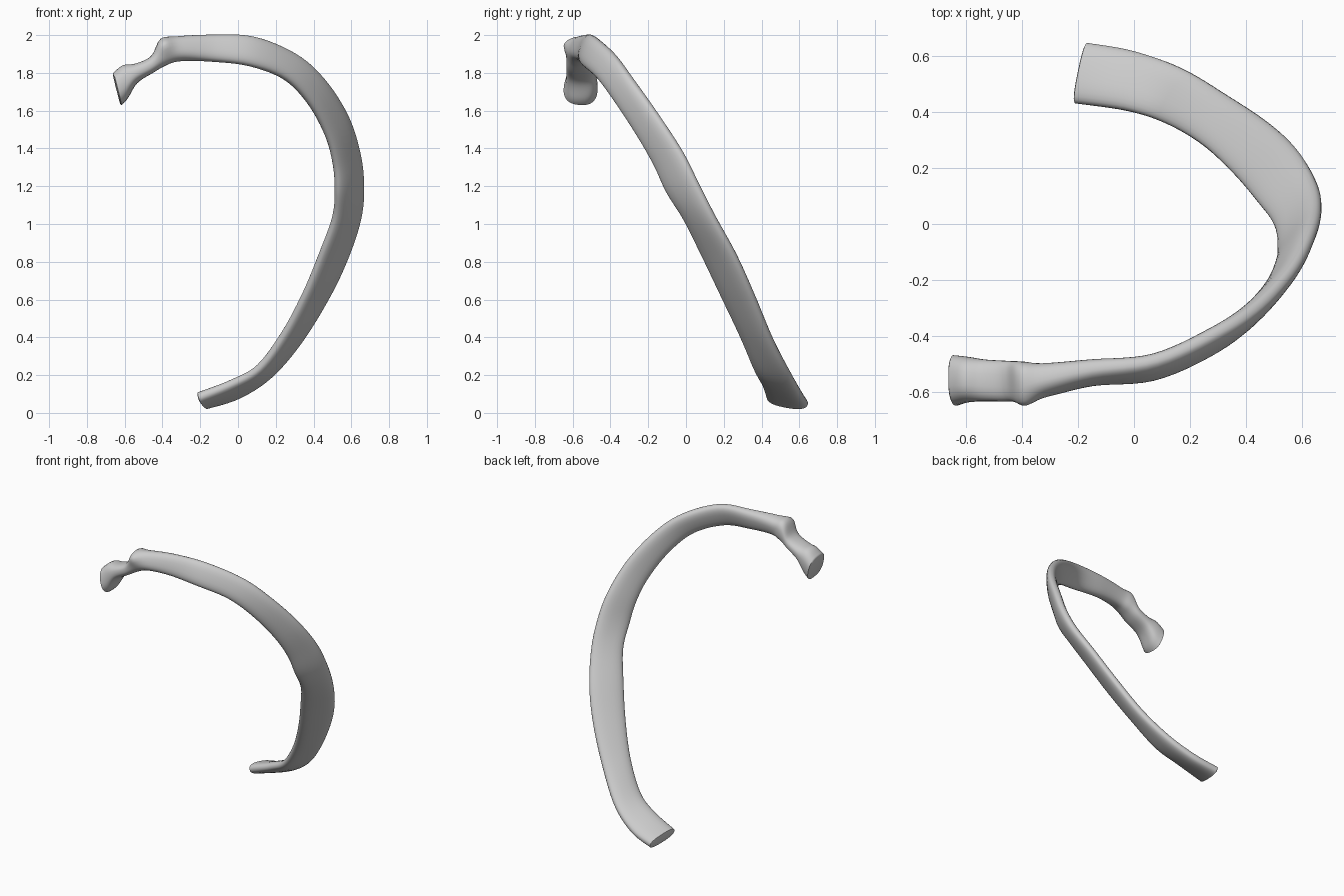
import bpy, bmesh, math
from mathutils import Vector

if "Cube" in bpy.data.objects:
    bpy.data.objects.remove(bpy.data.objects["Cube"])

# Stations along the bone: outer/upper edge, inner/lower edge, thickness
S = [
    ((-.66, -.55, 1.80), (-.617, -.565, 1.63), .18),
    ((-.61, -.55, 1.84), (-.587, -.56, 1.66), .165),
    ((-.54, -.555, 1.85), (-.535, -.56, 1.745), .15),
    ((-.46, -.56, 1.89), (-.45, -.56, 1.80), .145),
    ((-.41, -.56, 1.98), (-.38, -.56, 1.84), .14),
    ((-.33, -.54, 1.99), (-.30, -.57, 1.865), .115),
    ((-.15, -.51, 2.0), (-.15, -.55, 1.862), .085),
    ((.08, -.48, 1.99), (.06, -.54, 1.838), .075),
    ((.30, -.38, 1.90), (.25, -.46, 1.765), .075),
    ((.45, -.285, 1.77), (.38, -.36, 1.63), .075),
    ((.575, -.15, 1.58), (.47, -.25, 1.46), .07),
    ((.64, -.02, 1.38), (.51, -.165, 1.31), .07),
    ((.66, .07, 1.20), (.52, -.10, 1.17), .07),
    ((.645, .155, 1.03), (.505, -.01, 1.03), .07),
    ((.58, .265, .83), (.44, .08, .85), .07),
    ((.48, .36, .62), (.35, .185, .63), .07),
    ((.33, .46, .38), (.24, .285, .42), .07),
    ((.17, .555, .20), (.11, .36, .24), .07),
    ((0, .615, .09), (-.03, .405, .16), .075),
    ((-.165, .645, .045), (-.21, .43, .085), .08),
]
P = [(Vector(a), Vector(b), t) for a, b, t in S]
STEPS, SIDES = 6, 28


def spline(a, b, c, d, t):
    return .5 * (2 * b + (c - a) * t + (2 * a - 5 * b + 4 * c - d) * t * t
                 + (3 * b - a - 3 * c + d) * t ** 3)


def sample(u):
    i = min(int(u), len(P) - 2)
    q = [P[max(0, min(len(P) - 1, i + k))] for k in (-1, 0, 1, 2)]
    return [spline(*[s[k] for s in q], u - i) for k in range(3)]


def power(v):
    return math.copysign(abs(v) ** .8, v)


# Loft rounded flat sections along the curved shaft
samples = [sample(k / STEPS) for k in range((len(P) - 1) * STEPS + 1)]
mids = [(e + i) / 2 for e, i, t in samples]
tubercle = Vector((-.385, -.63, 1.945))
bm = bmesh.new()
rings = []
for k, (e, i, thick) in enumerate(samples):
    tangent = mids[min(k + 2, len(mids) - 1)] - mids[max(k - 2, 0)]
    w = (e - i) / 2
    n = tangent.cross(w).normalized() * thick / 2
    ring = []
    for j in range(SIDES):
        a = 2 * math.pi * j / SIDES
        off = w * power(math.cos(a)) + n * power(math.sin(a))
        co = mids[k] + off
        # Knob on the back of the bone beside the neck
        g = math.exp(-((co - tubercle).length / .045) ** 2)
        co += Vector((0, -.022, .006)) * g
        ring.append(bm.verts.new(co))
    rings.append(ring)
for r, q in zip(rings, rings[1:]):
    for j in range(SIDES):
        m = (j + 1) % SIDES
        bm.faces.new((r[j], r[m], q[m], q[j]))

# End faces, with a slightly inset rim
for ring in (rings[0], rings[-1]):
    cap = bm.faces.new(ring)
    bmesh.ops.recalc_face_normals(bm, faces=bm.faces)
    bmesh.ops.inset_region(bm, faces=[cap], thickness=.008, depth=.004)
bmesh.ops.recalc_face_normals(bm, faces=bm.faces)

mesh = bpy.data.meshes.new("rib_bone")
bm.to_mesh(mesh)
bm.free()
rib = bpy.data.objects.new("rib_bone", mesh)
bpy.context.collection.objects.link(rib)
bpy.context.view_layer.objects.active = rib
rib.select_set(True)
bpy.ops.object.shade_smooth_by_angle(angle=math.radians(45))
